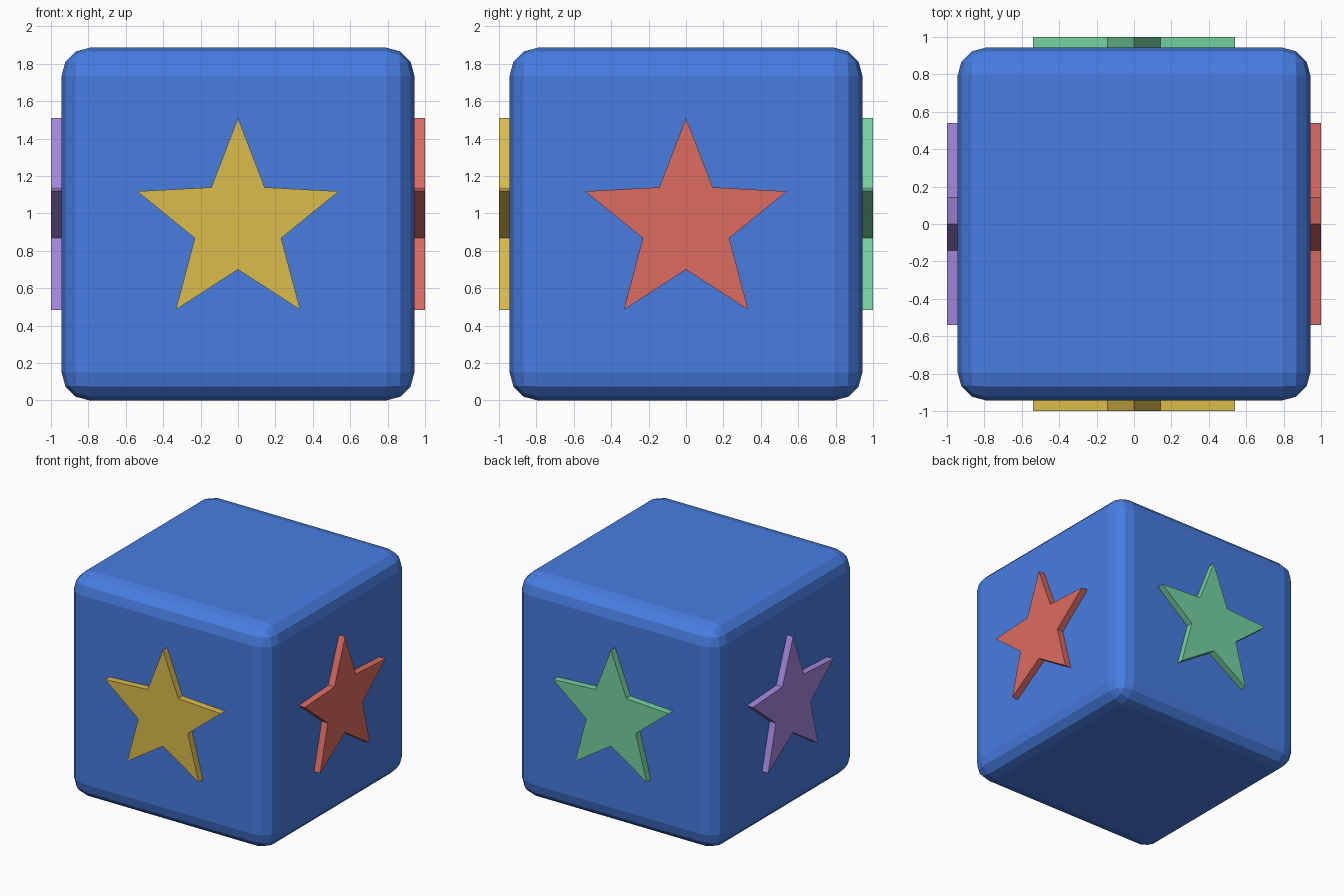
import bpy, bmesh
from math import pi, sin, cos
from mathutils import Matrix

HALF = 0.943          # half the cube's edge
OUTER, INNER = 0.567, 0.243

old = bpy.data.objects.get("Cube")
if old:
    bpy.data.objects.remove(old, do_unlink=True)


def material(name, srgb):
    """Flat material from display colour values, converted to linear."""
    lin = [((c / 255 + 0.055) / 1.055) ** 2.4 for c in srgb]
    mat = bpy.data.materials.new(name)
    mat.use_nodes = True
    mat.diffuse_color = (*lin, 1)
    mat.node_tree.nodes["Principled BSDF"].inputs["Base Color"].default_value = (*lin, 1)
    return mat


def add_object(name, bm, mat):
    bmesh.ops.recalc_face_normals(bm, faces=bm.faces)
    mesh = bpy.data.meshes.new(name)
    bm.to_mesh(mesh)
    bm.free()
    mesh.materials.append(mat)
    obj = bpy.data.objects.new(name, mesh)
    bpy.context.collection.objects.link(obj)
    return obj


# Rounded cube body
bm = bmesh.new()
bmesh.ops.create_cube(bm, size=2 * HALF, matrix=Matrix.Translation((0, 0, HALF)))
body = add_object("cube_body", bm, material("blue", (72, 125, 226)))
bevel = body.modifiers.new("rounded_edges", 'BEVEL')
bevel.width = 0.15
bevel.segments = 3


def star(name, mat, turn):
    """Raised five-pointed star on the front face, turned about z."""
    bm = bmesh.new()
    verts = []
    for i in range(10):
        r = INNER if i % 2 else OUTER
        a = i * pi / 5
        verts.append(bm.verts.new((r * sin(a), -1, HALF + r * cos(a))))
    face = bm.faces.new(verts)
    ext = bmesh.ops.extrude_face_region(bm, geom=[face], use_keep_orig=True)
    back = [g for g in ext["geom"] if isinstance(g, bmesh.types.BMVert)]
    bmesh.ops.translate(bm, verts=back, vec=(0, 0.07, 0))
    bmesh.ops.rotate(bm, verts=bm.verts, cent=(0, 0, 0),
                     matrix=Matrix.Rotation(turn, 3, 'Z'))
    add_object(name, bm, mat)


# One star on each upright side, going round from the front
sides = [("front_star", "yellow", (220, 188, 76)),
         ("left_star", "red", (222, 107, 97)),
         ("back_star", "green", (118, 210, 160)),
         ("right_star", "purple", (165, 135, 220))]
for k, (name, colour, srgb) in enumerate(sides):
    star(name, material(colour, srgb), k * pi / 2)
